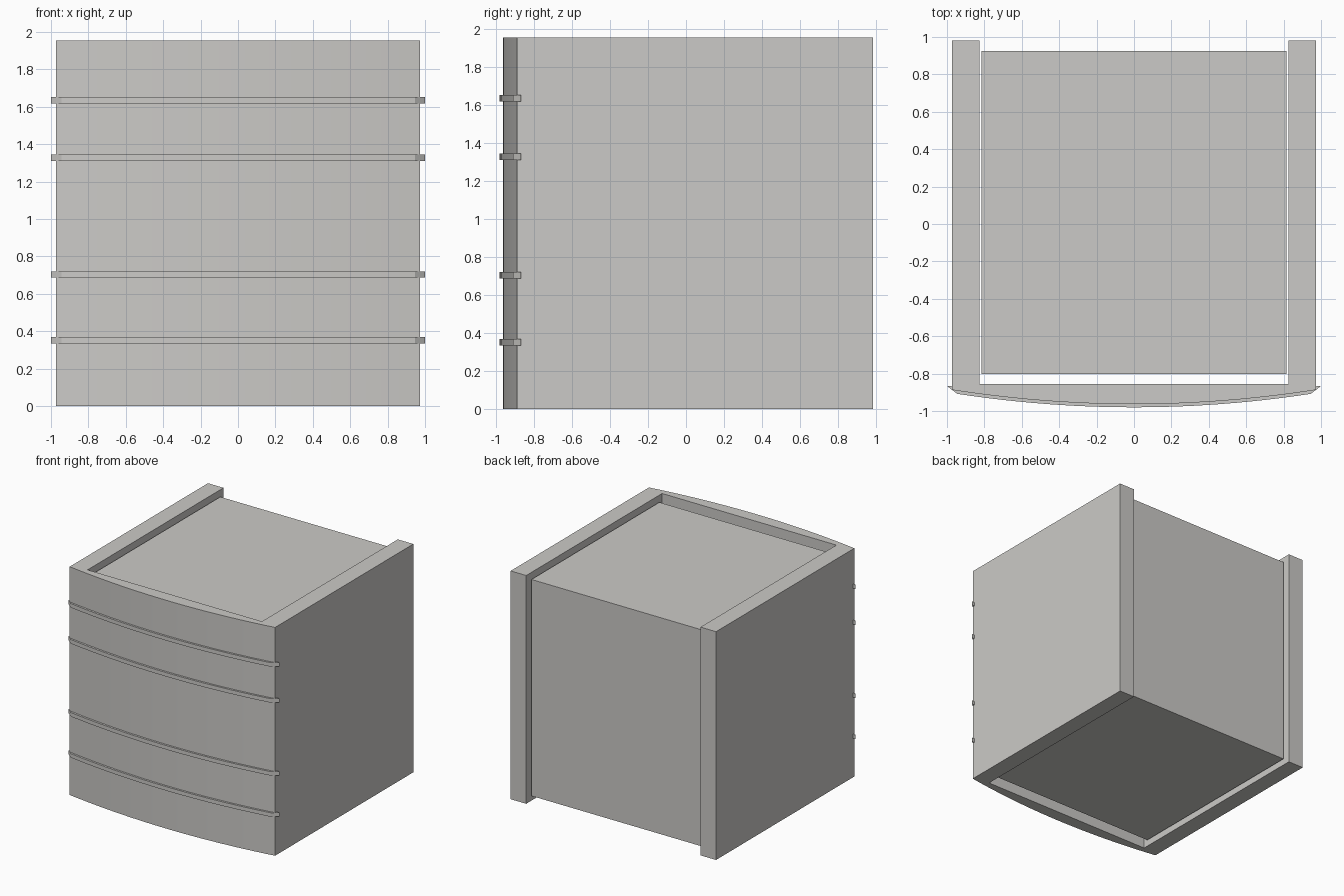
import bpy, bmesh

if "Cube" in bpy.data.objects:
    bpy.data.objects.remove(bpy.data.objects["Cube"])

mat = bpy.data.materials.new("light warm grey")
mat.diffuse_color = (0.60, 0.59, 0.57, 1)
mat.use_nodes = True
mat.node_tree.nodes["Principled BSDF"].inputs["Base Color"].default_value = mat.diffuse_color

HALF, HEIGHT = 0.972, 1.953      # half width and height of the shell
SEGMENTS = 24


def front_y(x):
    """Gently bowed front face."""
    return -0.963 + 0.076 * (x / HALF) ** 2


def extrude(name, outline, z0, z1):
    """Upright prism from a counter-clockwise outline."""
    bm = bmesh.new()
    face = bm.faces.new([bm.verts.new((x, y, z0)) for x, y in outline])
    top = bmesh.ops.extrude_face_region(bm, geom=[face])["geom"]
    verts = [v for v in top if isinstance(v, bmesh.types.BMVert)]
    bmesh.ops.translate(bm, verts=verts, vec=(0, 0, z1 - z0))
    bmesh.ops.recalc_face_normals(bm, faces=bm.faces[:])
    mesh = bpy.data.meshes.new(name)
    bm.to_mesh(mesh)
    bm.free()
    mesh.materials.append(mat)
    obj = bpy.data.objects.new(name, mesh)
    bpy.context.collection.objects.link(obj)
    bpy.ops.object.select_all(action="DESELECT")
    obj.select_set(True)
    bpy.context.view_layer.objects.active = obj
    bpy.ops.object.shade_smooth_by_angle(angle=0.35)
    return obj


def bow(half, offset):
    """Points along the bowed front, left to right."""
    xs = [half * (2 * i / SEGMENTS - 1) for i in range(SEGMENTS + 1)]
    return [(x, front_y(x) - offset) for x in xs]


# U-shaped shell: bowed front and two side walls, open at the back
extrude("shell", bow(HALF, 0) + [
    (HALF, 0.982), (0.825, 0.982), (0.825, -0.855),
    (-0.825, -0.855), (-0.825, 0.982), (-HALF, 0.982)], 0, HEIGHT)

# Inner block, recessed from the shell edges
extrude("inner_block", [(-0.815, -0.803), (0.815, -0.803),
                        (0.815, 0.925), (-0.815, 0.925)], 0.048, 1.90)

# Thin bands that follow the front and hook past the corners
outer = [(-1.0, -0.866)] + bow(0.945, 0.017) + [(1.0, -0.866)]
inner = [(0.968, -0.868)] + bow(0.93, -0.006)[::-1] + [(-0.968, -0.868)]
for i, z in enumerate((0.351, 0.703, 1.327, 1.635)):
    extrude(f"front_band_{i + 1}", outer + inner, z - 0.017, z + 0.017)
